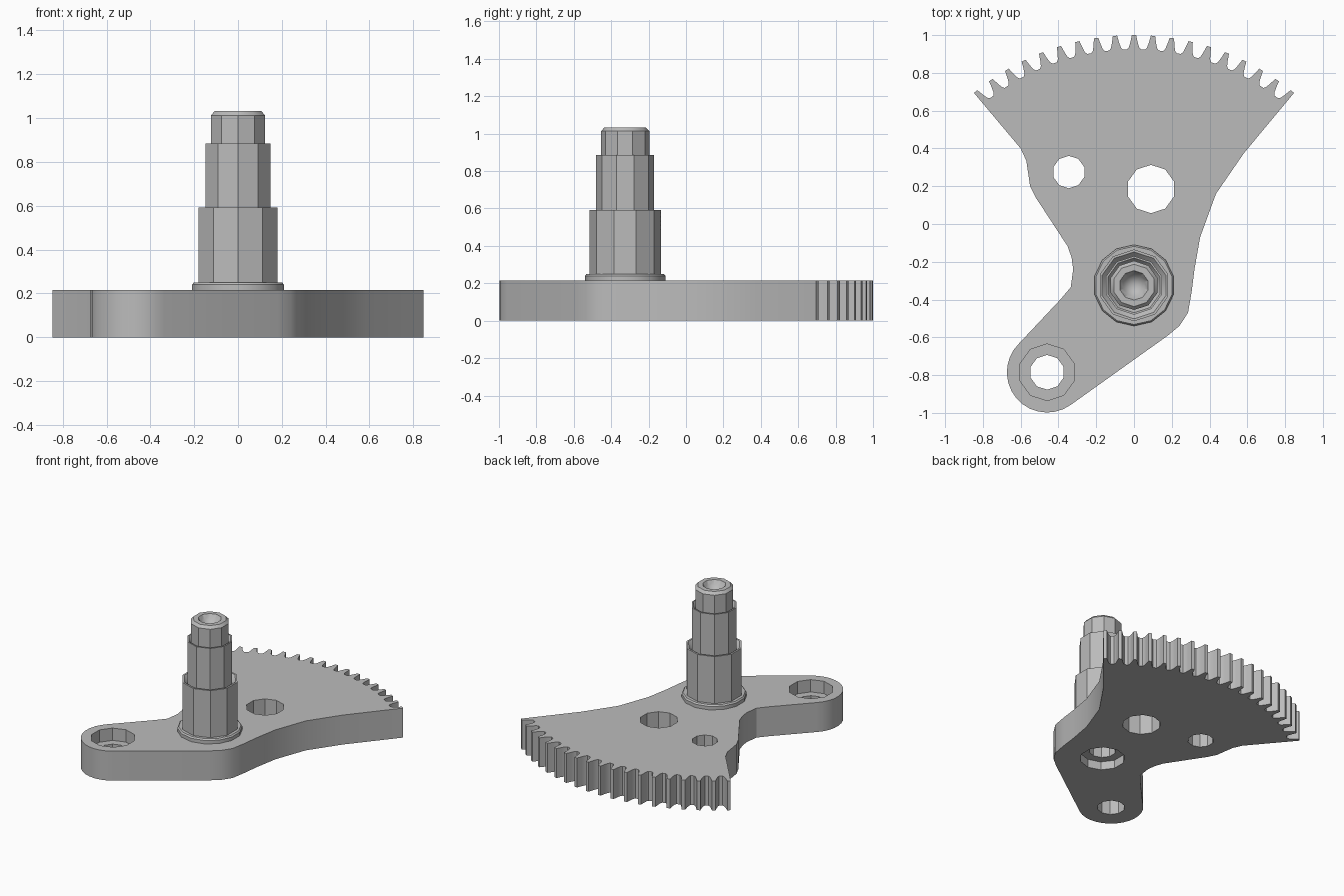
import bpy
import bmesh
from math import sin, cos, radians, pi

old = bpy.data.objects.get("Cube")
if old:
    bpy.data.objects.remove(old, do_unlink=True)

SHAFT_Y = -0.325
LOBE = (-0.46, -0.785)
THICK = 0.215

steel = bpy.data.materials.new("grey_steel")
steel.use_nodes = True
GREY = (0.5, 0.5, 0.5, 1)
steel.diffuse_color = GREY
bsdf = next(n for n in steel.node_tree.nodes if n.type == 'BSDF_PRINCIPLED')
bsdf.inputs["Base Color"].default_value = GREY


def finish(bm, name):
    """Turn a bmesh into a linked object with the steel material."""
    bmesh.ops.recalc_face_normals(bm, faces=bm.faces)
    mesh = bpy.data.meshes.new(name)
    bm.to_mesh(mesh)
    bm.free()
    mesh.materials.append(steel)
    obj = bpy.data.objects.new(name, mesh)
    bpy.context.collection.objects.link(obj)
    return obj


def activate(obj):
    bpy.ops.object.select_all(action='DESELECT')
    obj.select_set(True)
    bpy.context.view_layer.objects.active = obj


def prism(name, outline, z0, z1):
    bm = bmesh.new()
    face = bm.faces.new([bm.verts.new((x, y, z0)) for x, y in outline])
    top = bmesh.ops.extrude_face_region(bm, geom=[face])["geom"]
    moved = [v for v in top if isinstance(v, bmesh.types.BMVert)]
    bmesh.ops.translate(bm, verts=moved, vec=(0, 0, z1 - z0))
    return finish(bm, name)


def ring(x, y, r, sides):
    turn = [pi / 2 + 2 * pi * i / sides for i in range(sides)]
    return [(x + r * cos(a), y + r * sin(a)) for a in turn]


def lathe(name, profile, sides):
    """Revolve a closed (radius, height) profile about the shaft axis."""
    bm = bmesh.new()
    verts = [bm.verts.new((0, SHAFT_Y + r, z)) for r, z in profile]
    edges = [bm.edges.new((verts[i - 1], v)) for i, v in enumerate(verts)]
    bmesh.ops.spin(bm, geom=verts + edges, cent=(0, SHAFT_Y, 0),
                   axis=(0, 0, 1), angle=2 * pi, steps=sides)
    bmesh.ops.remove_doubles(bm, verts=bm.verts, dist=0.0005)
    loose = [e for e in bm.edges if not e.link_faces]
    bmesh.ops.delete(bm, geom=loose, context='EDGES')
    return finish(bm, name)


# Plate outline, anticlockwise: right flank, teeth, left flank, pivot lobe
outline = [(0.18, -0.59), (0.24, -0.54), (0.286, -0.47), (0.305, -0.36),
           (0.32, -0.24), (0.35, -0.07), (0.434, 0.16), (0.582, 0.375)]

PITCH = 4.36
TIP_R = 1.325
flank = [(0.5, TIP_R), (0.85, 1.288), (1.2, 1.262), (1.65, 1.25)]
for n in range(9, -10, -1):
    right = flank[:1] if n == 9 else flank
    left = flank[:1] if n == -9 else flank
    steps = [(d, r) for d, r in reversed(right)] + [(-d, r) for d, r in left]
    for d, r in steps:
        a = radians(n * PITCH + d)
        outline.append((r * sin(a), SHAFT_Y + r * cos(a)))

outline += [(-0.6, 0.40), (-0.57, 0.335), (-0.55, 0.2), (-0.52, 0.14),
            (-0.35, -0.12), (-0.33, -0.18), (-0.322, -0.24),
            (-0.335, -0.335), (-0.39, -0.40)]
for i in range(15):
    a = radians(134 + (306 - 134) * i / 14)
    outline.append((LOBE[0] + 0.213 * cos(a), LOBE[1] + 0.213 * sin(a)))

plate = prism("sector_plate", outline, 0, THICK)

# Holes and counterbores: x, y, radius, sides, bottom, top
holes = [(-0.345, 0.275, 0.086, 10, -0.1, 0.4),
         (0.09, 0.185, 0.128, 10, -0.1, 0.4),
         (*LOBE, 0.092, 10, -0.1, 0.4),
         (*LOBE, 0.15, 10, 0.125, 0.4),
         (0, SHAFT_Y, 0.09, 10, -0.1, 0.4),
         (0, SHAFT_Y, 0.15, 10, -0.1, 0.06)]
for x, y, r, sides, z0, z1 in holes:
    cutter = prism("hole_cutter", ring(x, y, r, sides), z0, z1)
    cutter.hide_render = True
    mod = plate.modifiers.new("hole", 'BOOLEAN')
    mod.operation = 'DIFFERENCE'
    mod.solver = 'EXACT'
    mod.object = cutter
    activate(plate)
    bpy.ops.object.modifier_apply(modifier=mod.name)
    bpy.data.objects.remove(cutter, do_unlink=True)

# Round flange at the foot of the shaft
flange = lathe("shaft_flange", [(0.09, THICK), (0.215, THICK), (0.215, 0.24),
                                (0.207, 0.25), (0.09, 0.25)], 14)

# Stepped shaft with lipped shoulders, blind bore below and centre dimple above
shaft = lathe("stepped_shaft", [
    (0, 0.36), (0.09, 0.33), (0.09, THICK + 0.005), (0.19, THICK + 0.005),
    (0.19, 0.593), (0.177, 0.593), (0.155, 0.57),
    (0.155, 0.885), (0.145, 0.885), (0.13, 0.865),
    (0.13, 1.013), (0.112, 1.032), (0.078, 1.032), (0.058, 1.0),
    (0, 0.95)], 10)

for obj in (plate, flange, shaft):
    activate(obj)
    bpy.ops.object.shade_smooth_by_angle(angle=radians(30))
